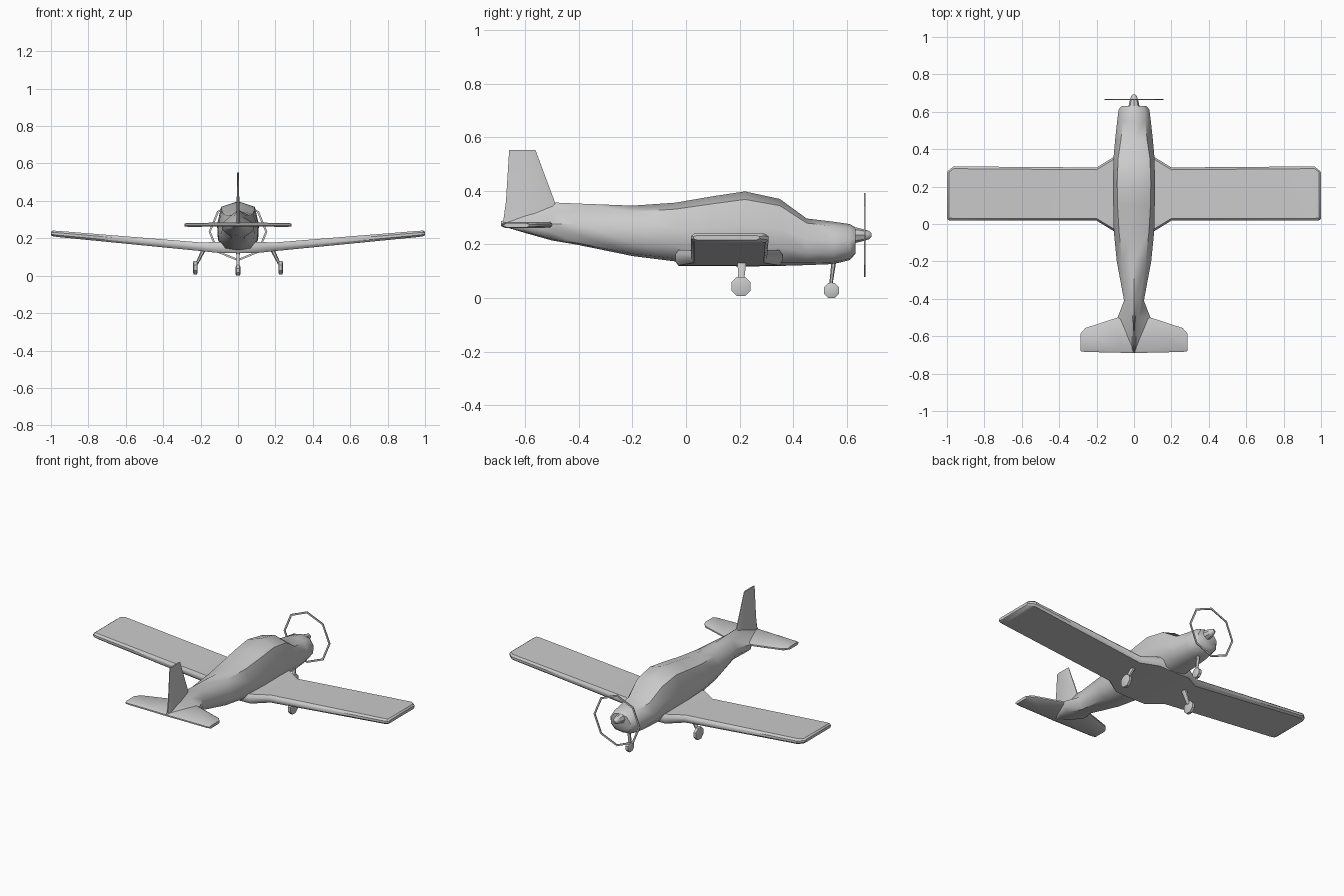
import bpy, bmesh, math
from math import sin, cos, pi

if "Cube" in bpy.data.objects:
    bpy.data.objects.remove(bpy.data.objects["Cube"])


def loft(name, rings, angle=35, caps=True, cyclic=False):
    """Skin a list of equal-sized point rings into one object."""
    bm = bmesh.new()
    vs = [[bm.verts.new(p) for p in r] for r in rings]
    n = len(vs[0])
    pairs = list(zip(vs, vs[1:] + vs[:1])) if cyclic else list(zip(vs, vs[1:]))
    for a, b in pairs:
        for i in range(n):
            j = (i + 1) % n
            bm.faces.new((a[i], a[j], b[j], b[i]))
    if caps and not cyclic:
        bm.faces.new(vs[0])
        bm.faces.new(vs[-1])
    bmesh.ops.recalc_face_normals(bm, faces=bm.faces)
    me = bpy.data.meshes.new(name)
    bm.to_mesh(me)
    bm.free()
    ob = bpy.data.objects.new(name, me)
    bpy.context.collection.objects.link(ob)
    bpy.ops.object.select_all(action='DESELECT')
    ob.select_set(True)
    bpy.context.view_layer.objects.active = ob
    if angle:
        bpy.ops.object.shade_smooth_by_angle(angle=math.radians(angle))
    return ob


def slab(u0, u1, v0, v1, c=0.012):
    """Flat section with chamfered leading and trailing edges."""
    h = (v1 - v0) * 0.3
    return [(u0, v0 + h), (u0 + c, v0), (u1 - c, v0), (u1, v0 + h),
            (u1, v1 - h), (u1 - c, v1), (u0 + c, v1), (u0, v1 - h)]


def span(name, stations):
    """Left-to-right surface from half-span stations (x, y0, y1, z0, z1)."""
    full = [(-s[0],) + s[1:] for s in reversed(stations) if s[0] > 0] + stations
    loft(name, [[(s[0], y, z) for y, z in slab(*s[1:])] for s in full])


# Fuselage: y, top, bottom, half width, shoulder half width, shoulder z
body = [(-0.69, .287, .270, .004, .003, .282),
        (-0.60, .318, .243, .045, .016, .298),
        (-0.50, .357, .215, .088, .024, .315),
        (-0.41, .353, .200, .053, .034, .325),
        (-0.20, .345, .157, .092, .062, .322),
        (-0.04, .356, .137, .108, .080, .332),
        (0.10, .380, .121, .111, .088, .352),
        (0.22, .398, .118, .112, .090, .368),
        (0.35, .370, .120, .110, .085, .345),
        (0.45, .297, .123, .101, .070, .280),
        (0.55, .285, .127, .090, .060, .268),
        (0.612, .276, .142, .082, .055, .262),
        (0.632, .264, .165, .066, .044, .252)]


def body_ring(y, t, b, w, ws, zs):
    h = zs - b
    half = [(ws, zs), (w, b + h * .62), (w * .96, b + h * .3), (w * .62, b + h * .05)]
    pts = [(0, t)] + half + [(0, b)] + [(-x, z) for x, z in reversed(half)]
    return [(x, y, z) for x, z in pts]


loft("fuselage", [body_ring(*s) for s in body], 45)

# Wing with dihedral and flared root
span("wing", [(0, -.04, .36, .120, .178), (.105, -.04, .36, .122, .180),
              (.20, .018, .302, .132, .178), (.965, .018, .308, .207, .240),
              (.99, .020, .288, .211, .241), (1, .028, .275, .217, .234)])

# Tailplane
span("tailplane", [(0, -.69, -.47, .263, .284), (.088, -.688, -.50, .263, .284),
                   (.26, -.684, -.556, .261, .282), (.285, -.68, -.585, .263, .280)])

# Fin
fin = [(.28, -.683, -.462, .010), (.36, -.672, -.49, .008), (.553, -.66, -.562, .004)]
loft("fin", [[(x, y, z) for y, x in slab(y0, y1, -t, t)] for z, y0, y1, t in fin])

# Spinner
loft("spinner", [[(r * cos(i * pi / 4), y, .235 + r * sin(i * pi / 4)) for i in range(8)]
                 for y, r in [(.62, .032), (.655, .024), (.682, .016), (.692, .007)]])

# Propeller ring: eight-sided hoop
hoop = []
for i in range(8):
    a = i * pi / 4
    hoop.append([(r * cos(a), y, .235 + r * sin(a))
                 for r, y in [(.146, .664), (.157, .664), (.157, .669), (.146, .669)]])
loft("propeller_ring", hoop, 0, cyclic=True)


def wheel(name, x, y, z, r, w):
    r /= cos(pi / 8)
    prof = [(-w, r * .7), (-w * .7, r), (w * .7, r), (w, r * .7)]
    loft(name, [[(x + d, y + q * cos((i + .5) * pi / 4), z + q * sin((i + .5) * pi / 4))
                 for i in range(8)] for d, q in prof])


def strut(name, top, bottom):
    """Tapered leg; each end is (x, y, z, half x, half y)."""
    loft(name, [[(x + a * i, y + b * j, z) for i, j in
                 [(-1, -.5), (-.5, -1), (.5, -1), (1, -.5), (1, .5), (.5, 1), (-.5, 1), (-1, .5)]]
                for x, y, z, a, b in (top, bottom)], 50)


# Landing gear
for s, side in ((-1, "left"), (1, "right")):
    wheel("main_wheel_" + side, s * .228, .205, .043, .036, .012)
    strut("main_leg_" + side, (s * .178, .209, .150, .013, .018), (s * .222, .206, .060, .008, .010))
wheel("nose_wheel", 0, .543, .028, .028, .013)
strut("nose_leg", (0, .552, .140, .010, .009), (0, .540, .045, .008, .006))
